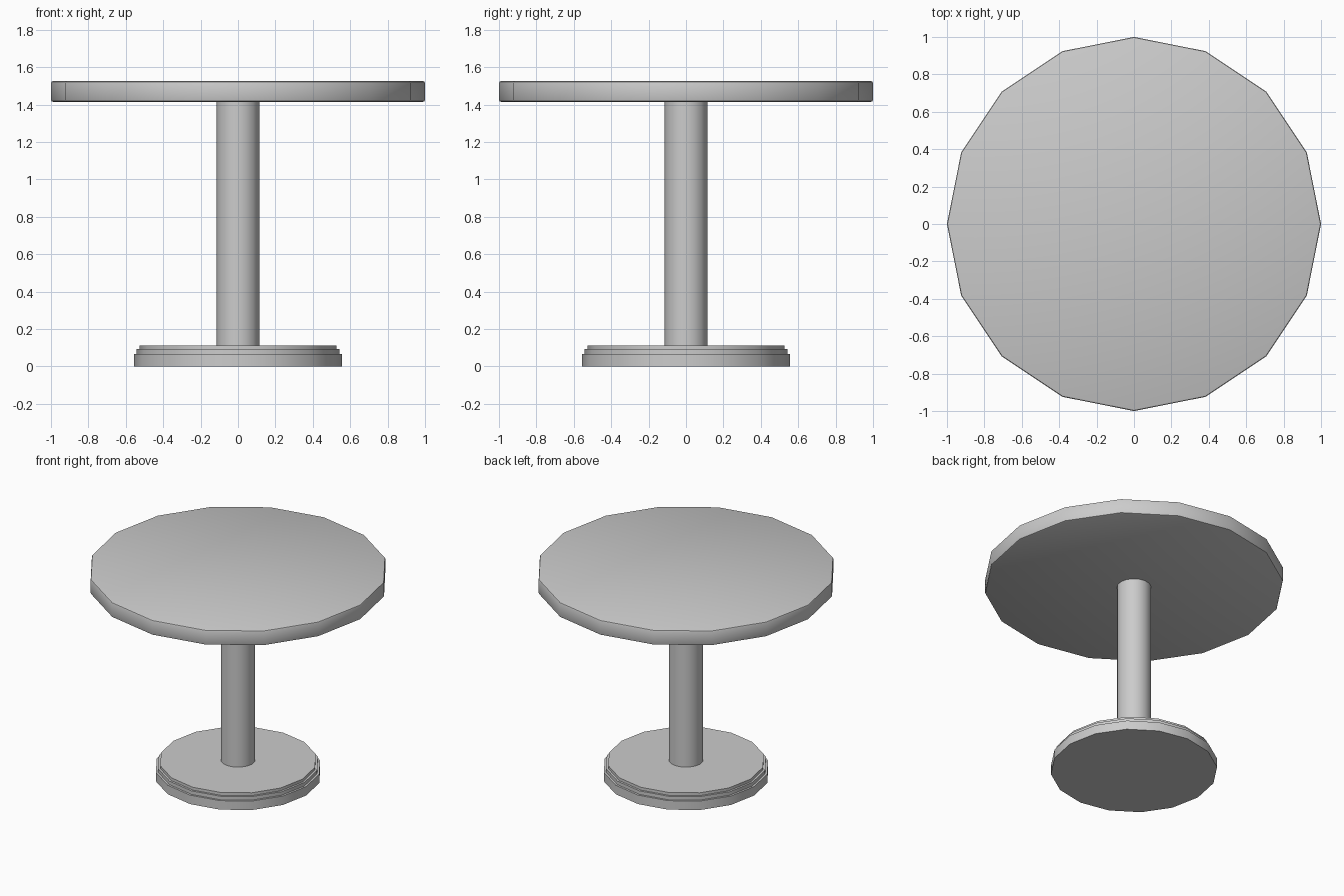
import bpy, bmesh
from math import cos, sin, pi, radians

if "Cube" in bpy.data.objects:
    bpy.data.objects.remove(bpy.data.objects["Cube"])

SIDES = 16


def lathe(name, profile):
    """Closed solid of revolution from (radius, z) points, bottom to top."""
    bm = bmesh.new()
    rings = [[bm.verts.new((r * cos(2 * pi * i / SIDES), r * sin(2 * pi * i / SIDES), z))
              for i in range(SIDES)] for r, z in profile]
    for low, high in zip(rings, rings[1:]):
        for i in range(SIDES):
            j = (i + 1) % SIDES
            bm.faces.new((low[i], low[j], high[j], high[i]))
    bm.faces.new(rings[0][::-1])
    bm.faces.new(rings[-1])
    mesh = bpy.data.meshes.new(name)
    bm.to_mesh(mesh)
    bm.free()
    obj = bpy.data.objects.new(name, mesh)
    bpy.context.collection.objects.link(obj)
    bpy.ops.object.select_all(action='DESELECT')
    obj.select_set(True)
    bpy.context.view_layer.objects.active = obj
    bpy.ops.object.shade_smooth_by_angle(angle=radians(30))
    return obj


# Stepped foot
lathe("base", [(0.557, 0), (0.557, 0.066), (0.542, 0.066), (0.542, 0.092),
               (0.527, 0.092), (0.527, 0.113)])

# Central column
lathe("column", [(0.115, 0.113), (0.115, 1.416)])

# Round top with softened rims
lathe("table_top", [(0.99, 1.415), (0.997, 1.418), (1.0, 1.425),
                    (1.0, 1.515), (0.997, 1.522), (0.99, 1.525)])
